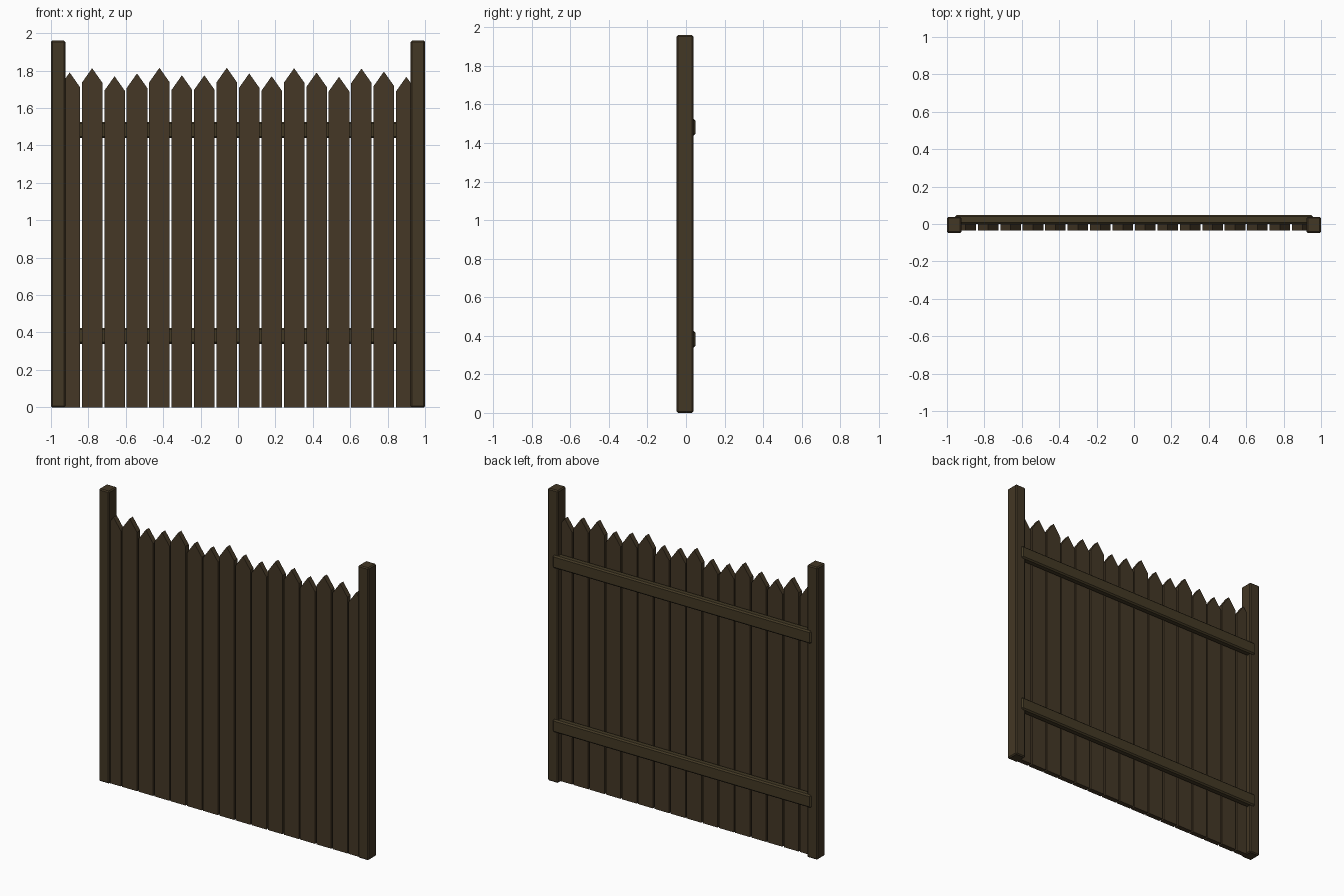
import bpy, bmesh

if "Cube" in bpy.data.objects:
    bpy.data.objects.remove(bpy.data.objects["Cube"])


def material(name, rgb):
    m = bpy.data.materials.new(name)
    m.diffuse_color = (*rgb, 1.0)
    m.use_nodes = True
    m.node_tree.nodes["Principled BSDF"].inputs["Base Color"].default_value = m.diffuse_color
    return m


picket_wood = material("picket wood", (0.058, 0.039, 0.019))
post_wood = material("post wood", (0.055, 0.038, 0.018))
rail_wood = material("rail wood", (0.056, 0.041, 0.018))


def prism(name, profile, y0, y1, mat, bevel=0.0):
    """Extrude an x-z outline from y0 to y1, with optional chamfered edges."""
    bm = bmesh.new()
    face = bm.faces.new([bm.verts.new((x, y0, z)) for x, z in profile])
    ext = bmesh.ops.extrude_face_region(bm, geom=[face])
    for v in ext["geom"]:
        if isinstance(v, bmesh.types.BMVert):
            v.co.y = y1
    if bevel:
        bmesh.ops.bevel(bm, geom=bm.edges[:], offset=bevel, segments=1,
                        affect='EDGES', profile=0.5)
    bmesh.ops.recalc_face_normals(bm, faces=bm.faces[:])
    me = bpy.data.meshes.new(name)
    bm.to_mesh(me)
    bm.free()
    me.materials.append(mat)
    ob = bpy.data.objects.new(name, me)
    bpy.context.collection.objects.link(ob)
    return ob


def rect(x0, x1, z0, z1):
    return [(x0, z0), (x1, z0), (x1, z1), (x0, z1)]


# End posts
prism("left_post", rect(-1.0, -0.923, 0, 1.96), -0.048, 0.038, post_wood, 0.007)
prism("right_post", rect(0.923, 1.0, 0, 1.96), -0.048, 0.038, post_wood, 0.007)

# Horizontal rails behind the pickets
for name, z in (("lower_rail", 0.382), ("upper_rail", 1.482)):
    prism(name, rect(-0.958, 0.958, z - 0.043, z + 0.043), 0.0, 0.048, rail_wood, 0.009)

# Pointed pickets with uneven peak heights
peaks = [1.79, 1.813, 1.77, 1.785, 1.815, 1.775, 1.775, 1.815,
         1.785, 1.77, 1.813, 1.79, 1.767, 1.811, 1.795, 1.767]
half = 0.055
for i, top in enumerate(peaks):
    x = -0.9 + 0.12 * i
    outline = [(x - half, 0), (x + half, 0), (x + half, top - 0.078),
               (x, top), (x - half, top - 0.078)]
    prism(f"picket_{i + 1}", outline, -0.034, 0.0, picket_wood)
